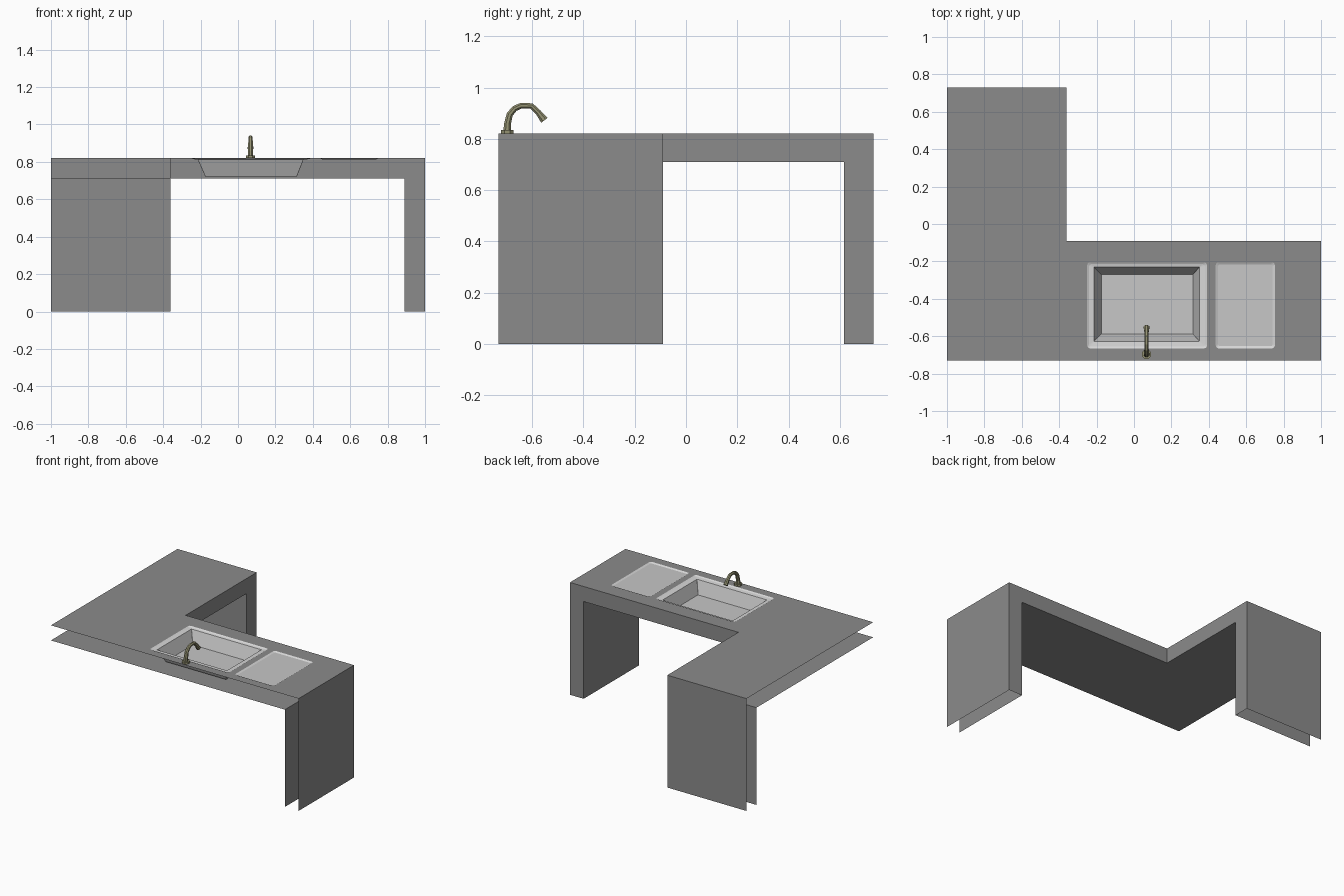
import bpy, bmesh, math
from mathutils import Vector

if "Cube" in bpy.data.objects:
    bpy.data.objects.remove(bpy.data.objects["Cube"])


def material(name, rgb):
    m = bpy.data.materials.new(name)
    m.diffuse_color = (*rgb, 1)
    m.use_nodes = True
    m.node_tree.nodes["Principled BSDF"].inputs["Base Color"].default_value = m.diffuse_color
    return m


STONE = material("grey_stone", (0.26, 0.26, 0.26))
STEEL = material("pale_steel", (0.57, 0.57, 0.57))
RIM = material("bright_rim", (0.68, 0.68, 0.68))
BRASS = material("dull_brass", (0.30, 0.29, 0.17))

X0, X1, Y0, Y1 = -1.0, 1.0, -0.73, 0.73      # overall plan
XI, YI = -0.36, -0.09                        # inner corner of the L
XL, YL = 0.89, 0.615                         # inner sides of the end legs
ZU, ZT = 0.71, 0.82                          # underside and top


def finish(name, bm, *mats):
    me = bpy.data.meshes.new(name)
    bm.to_mesh(me)
    bm.free()
    ob = bpy.data.objects.new(name, me)
    bpy.context.collection.objects.link(ob)
    for m in mats:
        me.materials.append(m)
    return ob


def rounded_rect(x0, x1, y0, y1, z, r, n=3):
    """Counter-clockwise rectangle with rounded corners."""
    pts = []
    corners = [(x1 - r, y1 - r), (x0 + r, y1 - r), (x0 + r, y0 + r), (x1 - r, y0 + r)]
    for q, (cx, cy) in enumerate(corners):
        for i in range(n + 1):
            a = (q + i / n) * math.pi / 2
            pts.append(Vector((cx + r * math.cos(a), cy + r * math.sin(a), z)))
    return pts


def skin(bm, rings, cap_start=False, cap_end=True):
    """Join closed rings with quads."""
    vs = [[bm.verts.new(p) for p in ring] for ring in rings]
    n = len(vs[0])
    bands = []
    for a, b in zip(vs, vs[1:]):
        bands.append([bm.faces.new((a[i], a[(i + 1) % n], b[(i + 1) % n], b[i]))
                      for i in range(n)])
    if cap_start:
        bm.faces.new(vs[0][::-1])
    if cap_end:
        bm.faces.new(vs[-1])
    return bands


sink_edge = rounded_rect(-0.25, 0.39, -0.665, -0.205, ZT, 0.015)
tray_edge = rounded_rect(0.437, 0.753, -0.665, -0.205, ZT, 0.015)

# Worktop surface: L outline with openings for sink and tray
bm = bmesh.new()
outline = [(X0, Y0), (X1, Y0), (X1, YI), (XI, YI), (XI, Y1), (X0, Y1)]
edges = []
for loop in ([Vector((x, y, ZT)) for x, y in outline], sink_edge, tray_edge):
    vs = [bm.verts.new(p) for p in loop]
    edges += [bm.edges.new((vs[i - 1], vs[i])) for i in range(len(vs))]
bmesh.ops.triangle_fill(bm, use_beauty=True, use_dissolve=False, edges=edges,
                        normal=(0, 0, 1))
bm.normal_update()
bmesh.ops.reverse_faces(bm, faces=[f for f in bm.faces if f.normal.z < 0])
finish("worktop_surface", bm, STONE)


# Counter shell: open on the wall sides (front and left) and at the floor
bm = bmesh.new()


def panel(axis, pos, pts):
    vs = []
    for a, b in pts:
        co = [a, b]
        co.insert(axis, pos)
        vs.append(bm.verts.new(co))
    bm.faces.new(vs)


panel(0, X1, [(Y0, 0), (YI, 0), (YI, ZT), (Y0, ZT)])
panel(0, XL, [(Y0, 0), (Y0, ZU), (YI, ZU), (YI, 0)])
panel(1, YI, [(XI, ZU), (XI, ZT), (X1, ZT), (X1, 0), (XL, 0), (XL, ZU)])
panel(0, XI, [(YI, ZU), (YL, ZU), (YL, 0), (Y1, 0), (Y1, ZT), (YI, ZT)])
panel(1, Y1, [(X0, 0), (X0, ZT), (XI, ZT), (XI, 0)])
panel(1, YL, [(X0, 0), (XI, 0), (XI, ZU), (X0, ZU)])
panel(2, ZU, [(X0, Y0), (X0, YL), (XI, YL), (XI, YI), (XL, YI), (XL, Y0)])
bmesh.ops.remove_doubles(bm, verts=bm.verts[:], dist=1e-5)
finish("counter_shell", bm, STONE)

# Sink basin with a shallow bright rim
bm = bmesh.new()
bands = skin(bm, [
    sink_edge,
    rounded_rect(-0.24, 0.38, -0.655, -0.215, 0.815, 0.012),
    rounded_rect(-0.215, 0.35, -0.627, -0.23, 0.812, 0.002),
    rounded_rect(-0.175, 0.315, -0.588, -0.27, 0.722, 0.002),
])
for f in bands[0] + bands[1]:
    f.material_index = 1
finish("sink_basin", bm, STEEL, RIM)

# Draining tray
bm = bmesh.new()
bands = skin(bm, [tray_edge,
                  rounded_rect(0.449, 0.741, -0.653, -0.217, 0.814, 0.010)])
for f in bands[0]:
    f.material_index = 1
finish("draining_tray", bm, STEEL, RIM)


# Tap: base collar and swept spout, both octagonal
TAP_X = 0.067


def sweep(name, path, sides=8):
    """Sweep a circle along (y, z, radius) points in the plane x = TAP_X."""
    c = [Vector((TAP_X, y, z)) for y, z, r in path]
    rings = []
    for i, (y, z, r) in enumerate(path):
        t = (c[min(i + 1, len(c) - 1)] - c[max(i - 1, 0)]).normalized()
        u = Vector((1, 0, 0))
        v = t.cross(u)
        rings.append([c[i] + r * (math.cos(a) * u + math.sin(a) * v)
                      for a in ((k + 0.5) * math.tau / sides for k in range(sides))])
    b = bmesh.new()
    skin(b, rings, cap_start=True)
    bmesh.ops.recalc_face_normals(b, faces=b.faces[:])
    return finish(name, b, BRASS)


sweep("tap_base", [(-0.697, ZT, 0.027), (-0.697, 0.834, 0.027)])
sweep("tap_spout", [(-0.697, 0.83, 0.016), (-0.696, 0.857, 0.0145),
                    (-0.687, 0.895, 0.0135), (-0.668, 0.918, 0.0125),
                    (-0.643, 0.929, 0.012), (-0.602, 0.928, 0.012),
                    (-0.575, 0.902, 0.0125), (-0.552, 0.872, 0.0165)])
